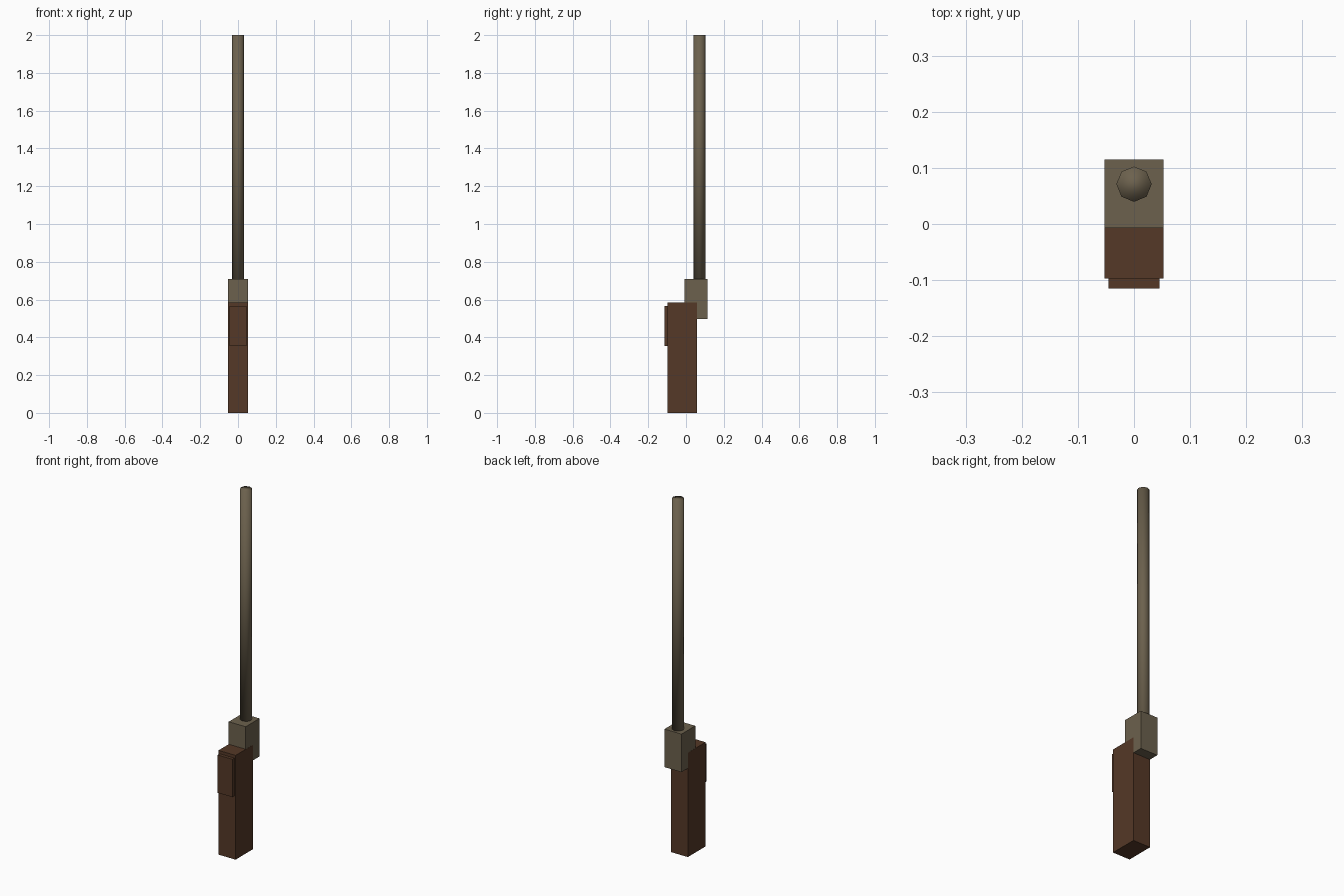
import bpy
import bmesh
from mathutils import Matrix

if "Cube" in bpy.data.objects:
    bpy.data.objects.remove(bpy.data.objects["Cube"])


def material(name, color):
    mat = bpy.data.materials.new(name)
    mat.diffuse_color = (*color, 1)
    mat.use_nodes = True
    mat.node_tree.nodes["Principled BSDF"].inputs["Base Color"].default_value = mat.diffuse_color
    return mat


def finish(name, bm, mat):
    mesh = bpy.data.meshes.new(name)
    bm.to_mesh(mesh)
    bm.free()
    mesh.materials.append(mat)
    obj = bpy.data.objects.new(name, mesh)
    bpy.context.collection.objects.link(obj)
    return obj


def box(name, half_width, y0, y1, z0, z1, mat):
    bm = bmesh.new()
    bmesh.ops.create_cube(bm, size=1)
    bmesh.ops.scale(bm, vec=(2 * half_width, y1 - y0, z1 - z0), verts=bm.verts)
    bmesh.ops.translate(bm, vec=(0, (y0 + y1) / 2, (z0 + z1) / 2), verts=bm.verts)
    return finish(name, bm, mat)


wood = material("dark_wood", (0.09, 0.04, 0.02))
metal = material("worn_metal", (0.15, 0.12, 0.075))

# Wooden grip with a thin plate on its front
box("grip", 0.053, -0.097, 0.059, 0, 0.584, wood)
box("front_plate", 0.045, -0.115, -0.08, 0.355, 0.567, wood)

# Metal block overlapping the top rear of the grip
box("barrel_block", 0.0527, -0.007, 0.115, 0.497, 0.71, metal)

# Eight-sided barrel, smooth shaded right over its caps
Z0, Z1 = 0.70, 2.0
bm = bmesh.new()
bmesh.ops.create_cone(bm, cap_ends=True, segments=8, radius1=0.0315, radius2=0.0315,
                      depth=Z1 - Z0, matrix=Matrix.Translation((0, 0.071, (Z0 + Z1) / 2)))
for face in bm.faces:
    face.smooth = True
finish("barrel", bm, metal)
